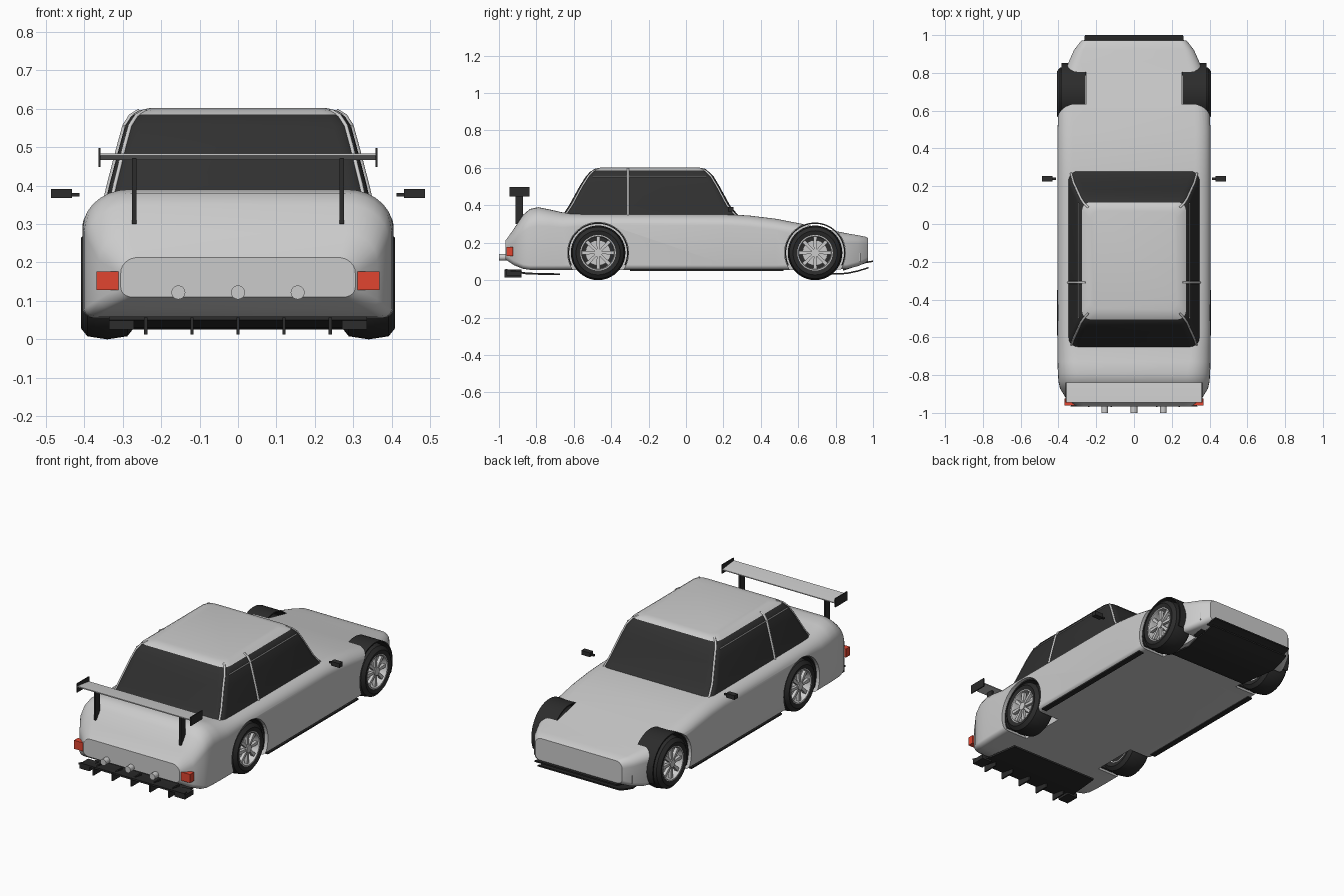
import bpy, bmesh
from math import sin, cos, pi, radians

if "Cube" in bpy.data.objects:
    bpy.data.objects.remove(bpy.data.objects["Cube"])


def material(name, rgb):
    m = bpy.data.materials.new(name)
    m.diffuse_color = (*rgb, 1)
    m.use_nodes = True
    m.node_tree.nodes["Principled BSDF"].inputs["Base Color"].default_value = m.diffuse_color
    return m


DARK = material("dark_trim", (0.025, 0.025, 0.025))
GLASS = material("dark_glass", (0.03, 0.03, 0.03))
RED = material("red_lens", (0.75, 0.06, 0.03))


def finish(name, bm, mat=None, smooth=True):
    bmesh.ops.recalc_face_normals(bm, faces=bm.faces)
    me = bpy.data.meshes.new(name)
    bm.to_mesh(me)
    bm.free()
    ob = bpy.data.objects.new(name, me)
    bpy.context.collection.objects.link(ob)
    if mat:
        me.materials.append(mat)
    if smooth:
        shade(ob)
    return ob


def shade(ob):
    bpy.ops.object.select_all(action='DESELECT')
    ob.select_set(True)
    bpy.context.view_layer.objects.active = ob
    bpy.ops.object.shade_smooth_by_angle(angle=radians(35))


def add_loft(bm, rings, cyclic=False):
    vs = [[bm.verts.new(p) for p in r] for r in rings]
    n = len(vs[0])
    pairs = list(zip(vs, vs[1:])) + ([(vs[-1], vs[0])] if cyclic else [])
    for a, b in pairs:
        for i in range(n):
            j = (i + 1) % n
            bm.faces.new((a[i], a[j], b[j], b[i]))
    if not cyclic:
        bm.faces.new(vs[0])
        bm.faces.new(vs[-1])


def loft(name, rings, mat=None, cyclic=False):
    bm = bmesh.new()
    add_loft(bm, rings, cyclic)
    return finish(name, bm, mat)


def rounded(u0, u1, v0, v1, low, high, n=7):
    # rounded rectangle; low/high = (ru, rv) radii for the v0 and v1 corners
    out = []
    for k, (u, v, su, sv, (ru, rv)) in enumerate([(u1, v1, -1, -1, high), (u0, v1, 1, -1, high),
                                                  (u0, v0, 1, 1, low), (u1, v0, -1, 1, low)]):
        for i in range(n + 1):
            a = pi / 2 * (k + i / n)
            out.append((u + su * ru + ru * cos(a), v + sv * rv + rv * sin(a)))
    return out


def prism(name, profile, x0, x1, mat=None, x2=None):
    # (y, z) profile extruded along x
    return loft(name, [[(x, y, z) for y, z in profile] for x in (x0, x1)], mat)


def box(name, x, y, z, mat=None):
    return prism(name, [(y[0], z[0]), (y[1], z[0]), (y[1], z[1]), (y[0], z[1])], x[0], x[1], mat)


def lathe(name, profile, cy, cz, mat=None, n=40):
    # closed (x, r) profile turned about an axis parallel to x
    return loft(name, [[(x, cy + r * cos(2 * pi * k / n), cz + r * sin(2 * pi * k / n))
                        for x, r in profile] for k in range(n)], mat, True)


def disc(y, z, r, n=32):
    return [(y + r * cos(2 * pi * k / n), z + r * sin(2 * pi * k / n)) for k in range(n)]


# main body shell: y, half width, bottom, top, shoulder rx, shoulder rz
stations = [(-.965, .305, .11, .213, .045, .04), (-.957, .315, .105, .222, .05, .045),
            (-.92, .362, .08, .275, .08, .07), (-.87, .392, .06, .35, .11, .09),
            (-.835, .4, .055, .38, .12, .1), (-.79, .403, .055, .39, .12, .1),
            (-.73, .405, .055, .378, .11, .09), (-.66, .405, .055, .362, .1, .08),
            (-.55, .405, .055, .354, .08, .06), (.22, .405, .055, .352, .08, .06),
            (.34, .405, .055, .345, .08, .06), (.48, .405, .055, .328, .08, .06),
            (.65, .4, .055, .295, .08, .05), (.78, .375, .055, .266, .07, .05),
            (.86, .345, .06, .25, .06, .05), (.92, .318, .075, .24, .05, .045),
            (.96, .288, .093, .232, .04, .04), (.972, .275, .1, .226, .04, .035)]
body = loft("body_shell", [[(x, y, z) for x, z in rounded(-w, w, b, t, (.03, .025), (rx, rz))]
                           for y, w, b, t, rx, rz in stations])

# wheel arches cut through the sides
WHEELS = (("front", .69), ("rear", -.47))
WZ = .146
bm = bmesh.new()
for _, wy in WHEELS:
    for s in (1, -1):
        add_loft(bm, [[(s * x, y, z) for y, z in disc(wy, WZ, .163, 48)] for x in (.255, .55)])
cutter = finish("arch_cutter", bm, smooth=False)
cutter.hide_render = True
mod = body.modifiers.new("arches", 'BOOLEAN')
mod.operation, mod.object, mod.solver = 'DIFFERENCE', cutter, 'EXACT'
bpy.context.view_layer.objects.active = body
bpy.ops.object.modifier_apply(modifier=mod.name)
bpy.data.objects.remove(cutter)
shade(body)

# glass house, roof and pillars: z, half width, rear y, front y, corner radius
cabin = [(.33, .352, -.68, .3, .05), (.355, .345, -.655, .272, .05), (.4, .335, -.625, .235, .05),
         (.5, .309, -.57, .18, .045), (.555, .294, -.535, .147, .045),
         (.58, .278, -.512, .122, .045), (.594, .255, -.485, .1, .045)]
roof = [(.585, .275, -.505, .115, .045), (.595, .258, -.488, .103, .045), (.602, .228, -.455, .07, .045)]


def cabin_rings(rows):
    return [[(x, y, z) for x, y in rounded(-w, w, a, b, (r, r), (r, r), 5)] for z, w, a, b, r in rows]


loft("cabin_glass", cabin_rings(cabin), GLASS)
loft("roof_panel", cabin_rings(roof))


def tube(name, pts, rad):
    cu = bpy.data.curves.new(name, 'CURVE')
    cu.dimensions, cu.bevel_depth, cu.bevel_resolution, cu.use_fill_caps = '3D', rad, 2, True
    sp = cu.splines.new('POLY')
    sp.points.add(len(pts) - 1)
    for p, c in zip(sp.points, pts):
        p.co = (*c, 1)
    ob = bpy.data.objects.new(name, cu)
    bpy.context.collection.objects.link(ob)


for s, side in ((1, "right"), (-1, "left")):
    tube(f"front_pillar_{side}", [(s * (w - .3 * r), b - .3 * r, z) for z, w, a, b, r in cabin], .006)
    tube(f"back_pillar_{side}", [(s * (w - .3 * r), a + .3 * r, z) for z, w, a, b, r in cabin], .006)
    tube(f"door_pillar_{side}", [(s * w, -.31, z) for z, w, a, b, r in cabin], .007)
    tube(f"roof_rail_{side}", [(s * .295, -.5, .555), (s * .295, .11, .555)], .003)

    # wheels with arch liners
    for end, wy in WHEELS:
        tag = f"{end}_{side}"
        tyre = [(.28, .092), (.272, .118), (.288, .138), (.34, .146), (.392, .138), (.408, .118), (.4, .092)]
        lathe(f"tyre_{tag}", [(s * x, r) for x, r in tyre], wy, WZ, DARK)
        rim = [(.28, .095), (.28, .086), (.385, .084), (.402, .089), (.402, .095)]
        lathe(f"rim_{tag}", [(s * x, r) for x, r in rim], wy, WZ)
        prism(f"brake_disc_{tag}", disc(wy, WZ, .068), s * .335, s * .345)
        prism(f"wheel_back_{tag}", disc(wy, WZ, .09), s * .29, s * .3, DARK)
        prism(f"hub_{tag}", disc(wy, WZ, .022, 20), s * .34, s * .4)
        bm = bmesh.new()
        for k in range(8):
            a = 2 * pi * k / 8
            rings = []
            for r, h, x0, x1 in ((.012, .006, .38, .396), (.088, .01, .375, .393)):
                rings.append([(s * x, wy + r * cos(a) - t * sin(a), WZ + r * sin(a) + t * cos(a))
                              for x, t in ((x0, -h), (x1, -h), (x1, h), (x0, h))])
            add_loft(bm, rings)
        finish(f"spokes_{tag}", bm)
        arc = [radians(-25 + 230 * k / 28) for k in range(29)]
        loft(f"arch_liner_{tag}", [[(s * x, wy + r * cos(a), WZ + r * sin(a))
                                    for x, r in ((.256, .155), (.385, .155), (.385, .162), (.256, .162))]
                                   for a in arc], DARK)

    # door mirrors
    box(f"mirror_{side}", (s * .432, s * .486), (.225, .255), (.367, .391), DARK)
    box(f"mirror_tip_{side}", (s * .412, s * .434), (.234, .246), (.372, .381), DARK)

    # tail lights and nose markers
    box(f"tail_light_{side}", (s * .308, s * .368), (-.96, -.925), (.128, .177), RED)
    box(f"nose_marker_{side}", (s * .295, s * .312), (.918, .932), (.1, .145))

    # wing supports and end plates
    box(f"wing_support_{side}", (s * .264, s * .276), (-.912, -.872), (.3, .47), DARK)
    box(f"wing_end_plate_{side}", (s * .357, s * .363), (-.945, -.838), (.448, .498), DARK)

    # side skirts
    box(f"side_skirt_{side}", (s * .37, s * .4), (-.3, .52), (.049, .057), DARK)

# rear wing
prism("wing_blade", [(-.945, .478), (-.89, .47), (-.84, .467), (-.84, .472), (-.89, .479), (-.945, .484)],
      -.358, .358)

# diffuser with fins
loft("diffuser", [[(-w, y, z), (w, y, z), (w, y, z + .01), (-w, y, z + .01)]
                  for y, w, z in ((-.675, .28, .026), (-.85, .3, .03), (-.965, .335, .05))], DARK)
for i in range(-2, 3):
    box(f"diffuser_fin_{i + 3}", (i * .12 - .004, i * .12 + .004), (-.97, -.88), (.013, .057), DARK)
for s in (1, -1):
    box("diffuser_side" + ("_right" if s > 0 else "_left"), (s * .27, s * .335), (-.96, -.88), (.025, .05), DARK)

# exhaust pipes
for i in range(-1, 2):
    loft(f"exhaust_{i + 2}", [[(i * .155 + x, y, z) for x, z in disc(0, .122, .018, 24)] for y in (-1, -.9)])

# front splitter: lower tray and upper lip
loft("splitter_tray", [[(-w, y, z), (w, y, z), (w, y, z + .008), (-w, y, z + .008)]
                       for y, w, z in ((.62, .25, .044), (.76, .25, .028), (.86, .27, .032),
                                       (.92, .265, .045), (.975, .26, .062))], DARK)
loft("splitter_lip", [[(-w, y, z), (w, y, z), (w, y, z + .008), (-w, y, z + .008)]
                      for y, w, z in ((.84, .28, .05), (.9, .28, .07), (.96, .265, .09), (1, .26, .097))], DARK)
